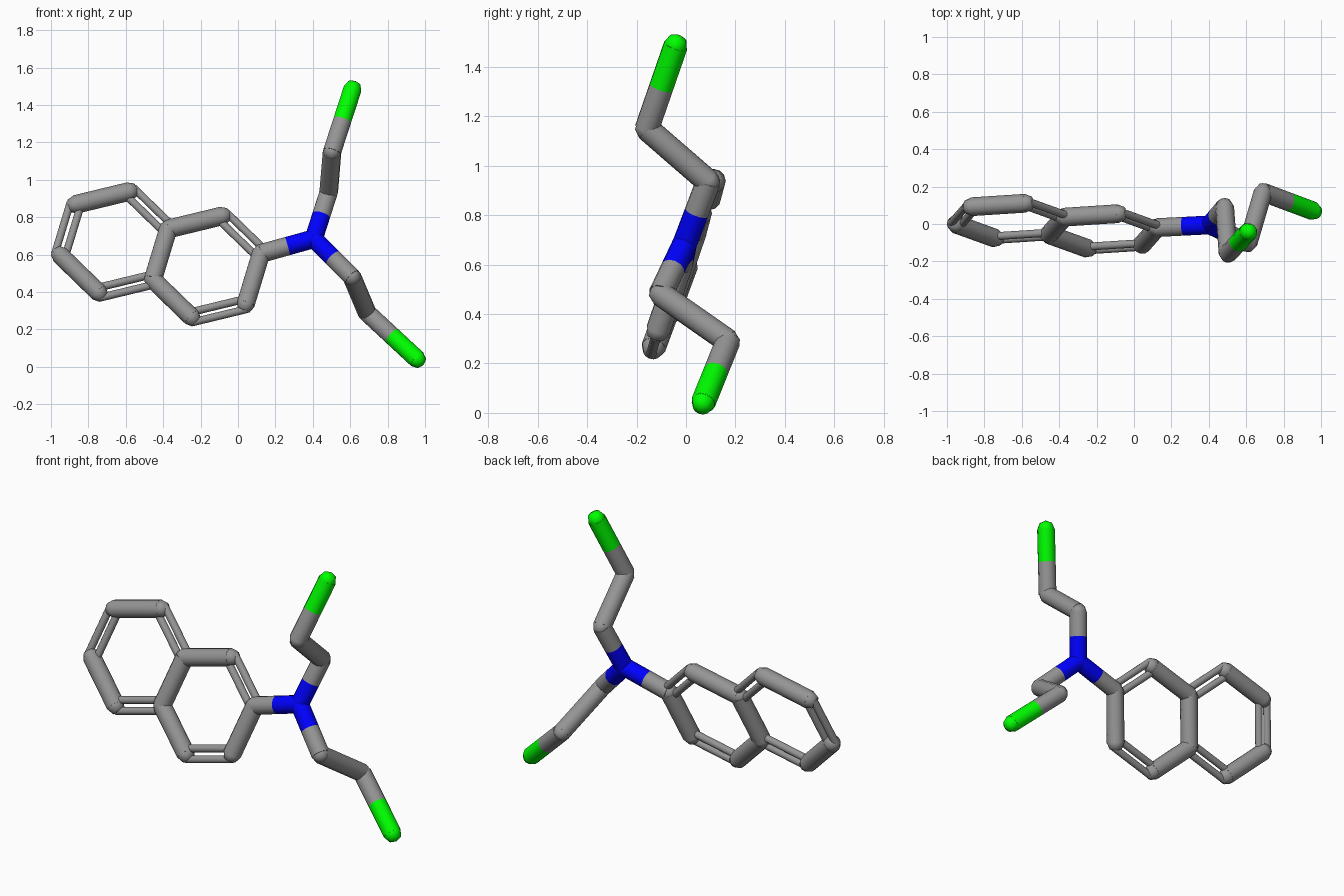
import bpy
from mathutils import Vector as V

if "Cube" in bpy.data.objects:
    bpy.data.objects.remove(bpy.data.objects["Cube"])

R = 0.05      # single stick radius
THIN = 0.021  # strand radius of a double stick


def material(name, rgb):
    m = bpy.data.materials.new(name)
    m.diffuse_color = (*rgb, 1)
    m.use_nodes = True
    m.node_tree.nodes["Principled BSDF"].inputs["Base Color"].default_value = m.diffuse_color
    return m


MATS = {"grey": material("grey", (0.3, 0.3, 0.3)),
        "blue": material("blue", (0, 0, 1)),
        "green": material("green", (0, 1, 0))}


def finish(name, color):
    ob = bpy.context.object
    ob.name = name
    ob.data.materials.append(MATS[color])
    bpy.ops.object.shade_smooth_by_angle(angle=0.8)


def rod(name, a, b, color="grey", r=R):
    d = b - a
    bpy.ops.mesh.primitive_cylinder_add(
        vertices=12, radius=r, depth=d.length, location=(a + b) / 2,
        rotation=d.to_track_quat('Z', 'Y').to_euler())
    finish(name, color)


def joint(name, p, direction, color="grey"):
    bpy.ops.mesh.primitive_uv_sphere_add(
        segments=12, ring_count=4, radius=R * 0.98, location=p,
        rotation=direction.to_track_quat('Z', 'Y').to_euler())
    finish(name, color)


def two_tone(name, a, b, ca, cb):
    mid = (a + b) / 2
    rod(name + "_near_half", a, mid, ca)
    rod(name + "_far_half", mid, b, cb)


# Plane of the fused double ring: e along its length, f along the shared edge
mid = V((-0.414, -0.01, 0.602))
e = V((0.9615, -0.108, -0.254)).normalized()
f = V((0.26, 0.315, 0.915))
f = (f - e * f.dot(e)).normalized()
normal = e.cross(f)
L = 0.298
W = L * 3 ** 0.5 / 2


def at(i, j):
    return mid + e * W * i + f * L * j


# Ring outline, clockwise from the top of the shared edge
ring = [at(0, .5), at(1, 1), at(2, .5), at(2, -.5), at(1, -1),
        at(0, -.5), at(-1, -1), at(-2, -.5), at(-2, .5), at(-1, 1)]
doubles = {1, 3, 5, 7, 9}
for i, a in enumerate(ring):
    b = ring[(i + 1) % 10]
    # each joint is lined up with the single stick that meets it
    joint("ring_joint", a, a - ring[i - 1] if i in doubles else b - a)
    if i in doubles:
        side = (b - a).cross(normal).normalized() * 0.029
        for s in (-1, 1):
            rod("ring_double_stick", a + side * s, b + side * s, r=THIN)
    else:
        rod("ring_stick", a, b)
rod("ring_shared_stick", ring[0], ring[5])

# Blue hub joined to the ring
hub = V((0.405, -0.005, 0.685))
joint("hub_joint", hub, hub - ring[2], "blue")
two_tone("hub_stick", ring[2], hub, "grey", "blue")

# Two zigzag arms with green tips
arms = {
    "upper_arm": [(0.485, 0.09, 0.935), (0.503, -0.158, 1.15), (0.612, -0.042, 1.485)],
    "lower_arm": [(0.61, -0.102, 0.48), (0.69, 0.17, 0.29), (0.957, 0.07, 0.042)],
}
for name, pts in arms.items():
    p, q, tip = map(V, pts)
    two_tone(name + "_base", hub, p, "blue", "grey")
    rod(name + "_middle", p, q)
    two_tone(name + "_end", q, tip, "grey", "green")
    joint(name + "_elbow", p, q - p)
    joint(name + "_knee", q, q - p)
    joint(name + "_tip", tip, tip - q, "green")
